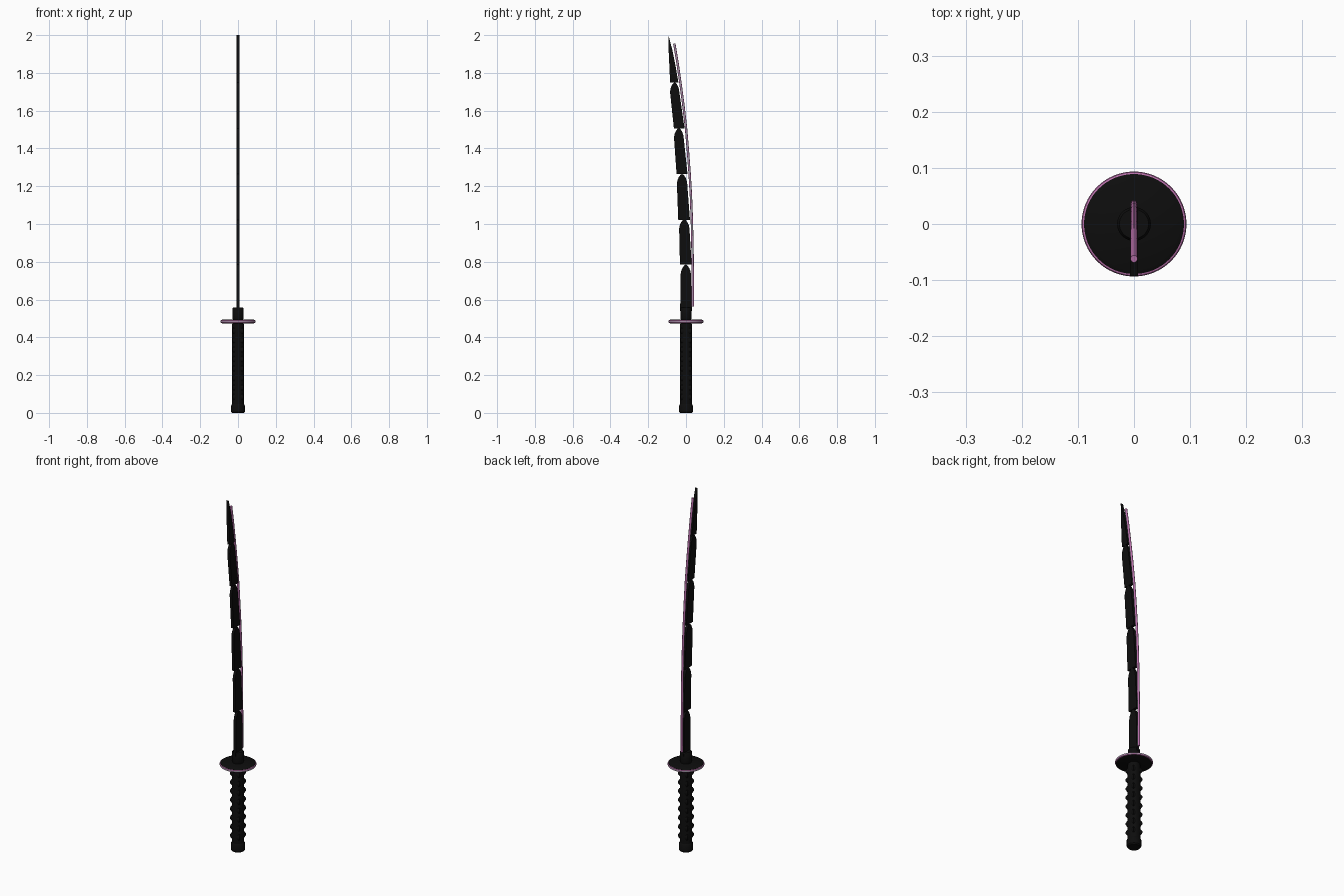
import bpy, bmesh, math
from mathutils import Vector

if "Cube" in bpy.data.objects:
    bpy.data.objects.remove(bpy.data.objects["Cube"])


def mat(name, rgb):
    m = bpy.data.materials.new(name)
    m.diffuse_color = (*rgb, 1)
    m.use_nodes = True
    m.node_tree.nodes["Principled BSDF"].inputs["Base Color"].default_value = m.diffuse_color
    return m


BLACK = mat("black", (0.004, 0.004, 0.004))
PINK = mat("pink", (0.48, 0.16, 0.40))
GREY = mat("grey_teal", (0.30, 0.36, 0.36))


def finish(bm, name, mats, angle=35):
    bmesh.ops.recalc_face_normals(bm, faces=bm.faces)
    me = bpy.data.meshes.new(name)
    bm.to_mesh(me)
    bm.free()
    for m in mats:
        me.materials.append(m)
    ob = bpy.data.objects.new(name, me)
    bpy.context.collection.objects.link(ob)
    bpy.ops.object.select_all(action='DESELECT')
    ob.select_set(True)
    bpy.context.view_layer.objects.active = ob
    bpy.ops.object.shade_smooth_by_angle(angle=math.radians(angle))
    return ob


def lathe(name, profile, sides=48, turn=0.0, mats=(BLACK,), rule=None):
    """Revolve (radius, z) points; the ends are capped."""
    bm = bmesh.new()
    rings = [[bm.verts.new((r * math.cos(turn + 2 * math.pi * i / sides),
                            r * math.sin(turn + 2 * math.pi * i / sides), z))
              for i in range(sides)] for r, z in profile]
    for k, (a, b) in enumerate(zip(rings, rings[1:])):
        for i in range(sides):
            j = (i + 1) % sides
            f = bm.faces.new((a[i], a[j], b[j], b[i]))
            f.material_index = rule(k) if rule else 0
    bm.faces.new(rings[0][::-1])
    bm.faces.new(rings[-1])
    return finish(bm, name, mats)


# Handle: pommel, grip, wrap knots
lathe("pommel", [(0.031, 0), (0.036, 0.006), (0.036, 0.040), (0.031, 0.048)])
lathe("grip", [(0.0315, 0.04), (0.0315, 0.465), (0.029, 0.48)])
for i in range(8):
    z = 0.085 + i * 0.05
    lathe(f"grip_wrap_{i + 1}", [(0.034, z - 0.016), (0.0415, z - 0.005),
                                 (0.0415, z + 0.005), (0.034, z + 0.016)],
          sides=4, turn=math.pi / 4)

# Guard with a bright rim, and the blade collar
lathe("guard", [(0.082, 0.473), (0.089, 0.477), (0.089, 0.491), (0.082, 0.495)], 64)
lathe("guard_rim", [(0.088, 0.477), (0.092, 0.479), (0.0935, 0.483),
                    (0.0935, 0.486), (0.092, 0.489), (0.088, 0.491)], 64,
      mats=(PINK, GREY), rule=lambda k: 1 if k == 2 else 0)
lathe("collar", [(0.026, 0.49), (0.030, 0.503), (0.030, 0.552), (0.026, 0.558)])


def plate(name, outline, half=0.0075):
    """Flat blade plate from a (y, z) outline."""
    bm = bmesh.new()
    n = len(outline)
    l = [bm.verts.new((-half, y, z)) for y, z in outline]
    r = [bm.verts.new((half, y, z)) for y, z in outline]
    bm.faces.new(l)
    bm.faces.new(r[::-1])
    for i in range(n):
        j = (i + 1) % n
        bm.faces.new((l[i], l[j], r[j], r[i]))
    return finish(bm, name, (BLACK,))


# Blade segments: bottom centre y, bottom z, top centre y, top z, half width
SEGMENTS = [(0.0, 0.54, -0.001, 0.785, 0.031),
            (-0.001, 0.785, -0.009, 1.025, 0.031),
            (-0.010, 1.022, -0.021, 1.265, 0.031),
            (-0.021, 1.265, -0.038, 1.508, 0.029),
            (-0.036, 1.506, -0.060, 1.75, 0.028)]
# Arched point: share of half width, distance below the top
ARCH = [(1.0, 0.050), (0.88, 0.032), (0.62, 0.016), (0.28, 0.004)]
for i, (y0, z0, y1, z1, w) in enumerate(SEGMENTS):
    wt = w * 0.88
    pts = [(y0 - w, z0), (y0 + w, z0)]
    pts += [(y1 + wt * s, z1 - d) for s, d in ARCH]
    pts += [(y1, z1)]
    pts += [(y1 - wt * s, z1 - d) for s, d in reversed(ARCH)]
    plate(f"blade_segment_{i + 1}", pts)
plate("blade_tip", [(-0.084, 1.748), (-0.040, 1.748), (-0.056, 1.84),
                    (-0.072, 1.92), (-0.093, 2.0), (-0.092, 1.92)])

# Bright strip floating along the back of the blade
PATH = [(0.036, 0.563), (0.036, 0.70), (0.035, 0.83), (0.031, 1.02), (0.026, 1.15),
        (0.019, 1.27), (0.010, 1.39), (0.000, 1.51), (-0.014, 1.63),
        (-0.030, 1.75), (-0.046, 1.86), (-0.062, 1.955)]
bm = bmesh.new()
rings = []
SIDES, R = 12, 0.0065
for i, p in enumerate(PATH):
    a, b = PATH[max(i - 1, 0)], PATH[min(i + 1, len(PATH) - 1)]
    t = Vector((0, b[0] - a[0], b[1] - a[1])).normalized()
    side = Vector((0, t.z, -t.y))
    c = Vector((0, *p))
    rings.append([bm.verts.new(c + R * (math.cos(q) * side + math.sin(q) * Vector((1, 0, 0))))
                  for q in (2 * math.pi * (k + 0.5) / SIDES for k in range(SIDES))])
for a, b in zip(rings, rings[1:]):
    for k in range(SIDES):
        j = (k + 1) % SIDES
        f = bm.faces.new((a[k], a[j], b[j], b[k]))
        f.normal_update()
        f.material_index = 1 if abs(f.normal.x) > 0.95 else 0
bm.faces.new(rings[0][::-1])
bm.faces.new(rings[-1])
finish(bm, "blade_strip", (PINK, GREY))
